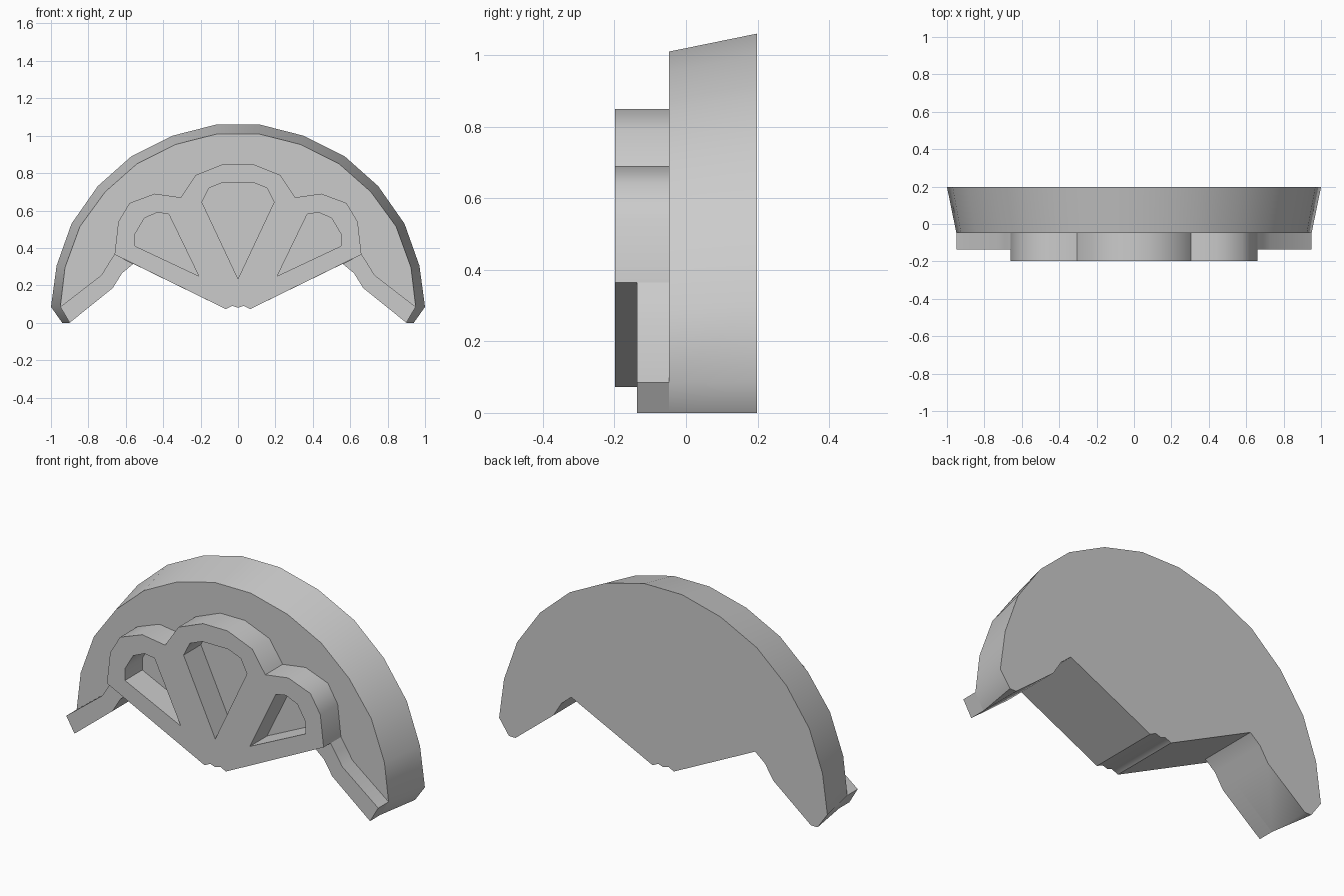
import bpy, bmesh, math

if "Cube" in bpy.data.objects:
    bpy.data.objects.remove(bpy.data.objects["Cube"])

BACK, FACE, LIP, FRONT = 0.198, -0.047, -0.137, -0.198


def mirrored(half):
    """Full outline from its right half, listed from top to bottom."""
    left = [(-x, z) for x, z in reversed(half) if x > 0]
    return half + left


def finish(obj, angle=45):
    bpy.ops.object.select_all(action='DESELECT')
    obj.select_set(True)
    bpy.context.view_layer.objects.active = obj
    bpy.ops.object.shade_smooth_by_angle(angle=math.radians(angle))


def loft(name, front, y0, back, y1):
    """Solid between two outlines with matching points."""
    bm = bmesh.new()
    a = [bm.verts.new((x, y0, z)) for x, z in front]
    b = [bm.verts.new((x, y1, z)) for x, z in back]
    bm.faces.new(a)
    bm.faces.new(b[::-1])
    for i in range(len(a)):
        j = (i + 1) % len(a)
        bm.faces.new((a[j], a[i], b[i], b[j]))
    bmesh.ops.remove_doubles(bm, verts=bm.verts, dist=0.0005)
    bmesh.ops.recalc_face_normals(bm, faces=bm.faces)
    me = bpy.data.meshes.new(name)
    bm.to_mesh(me)
    bm.free()
    obj = bpy.data.objects.new(name, me)
    bpy.context.collection.objects.link(obj)
    finish(obj)


def pierced_panel(name, outlines, y0, y1):
    """Extruded panel; outlines after the first are holes."""
    cu = bpy.data.curves.new(name + "_profile", 'CURVE')
    cu.dimensions = '2D'
    cu.fill_mode = 'BOTH'
    cu.extrude = (y1 - y0) / 2
    for pts in outlines:
        sp = cu.splines.new('POLY')
        sp.points.add(len(pts) - 1)
        for p, (x, z) in zip(sp.points, pts):
            p.co = (x, z, 0, 1)
        sp.use_cyclic_u = True
    tmp = bpy.data.objects.new(name + "_profile", cu)
    bpy.context.collection.objects.link(tmp)
    bpy.context.view_layer.update()
    me = bpy.data.meshes.new_from_object(
        tmp.evaluated_get(bpy.context.evaluated_depsgraph_get()))
    bpy.data.objects.remove(tmp)
    bm = bmesh.new()
    bm.from_mesh(me)
    bmesh.ops.remove_doubles(bm, verts=bm.verts, dist=0.0005)
    for v in bm.verts:
        x, z, d = v.co
        v.co = (x, (y0 + y1) / 2 - d, z)
    bmesh.ops.recalc_face_normals(bm, faces=bm.faces)
    bm.to_mesh(me)
    bm.free()
    obj = bpy.data.objects.new(name, me)
    bpy.context.collection.objects.link(obj)
    finish(obj)


# Domed back body, tapering towards the front
notch = [(0.065, 0.073), (0.03, 0.09), (0, 0.08)]
inner = [(0.90, 0), (0.67, 0.185), (0.62, 0.265), (0.56, 0.315)]
rim_back = [(0.115, 1.06), (0.35, 1.0), (0.57, 0.89), (0.75, 0.73),
            (0.89, 0.53), (0.97, 0.305), (1.0, 0.085), (0.94, 0)]
rim_front = [(0.11, 1.01), (0.335, 0.953), (0.54, 0.85), (0.71, 0.70),
             (0.845, 0.515), (0.925, 0.295), (0.95, 0.085), (0.90, 0)]
loft("dome_body", mirrored(rim_front + inner + notch), FACE,
     mirrored(rim_back + inner + notch), BACK)

# Raised lips along the lower edge of each side
for side, s in (("right", 1), ("left", -1)):
    lip = [(s * x, z) for x, z in
           inner + [(0.66, 0.365), (0.69, 0.32), (0.73, 0.255), (0.95, 0.085)]]
    loft(side + "_lip", lip, LIP, lip, FACE)

# Raised three-lobed fan with petal openings
fan = mirrored([(0.075, 0.85), (0.225, 0.79), (0.305, 0.67), (0.445, 0.69),
                (0.58, 0.64), (0.64, 0.54), (0.66, 0.365)] + notch)
centre_petal = mirrored([(0.08, 0.75), (0.155, 0.72), (0.193, 0.645), (0, 0.235)])
side_petal = [(0.21, 0.25), (0.55, 0.41), (0.55, 0.475), (0.50, 0.56),
              (0.43, 0.59), (0.37, 0.58)]
pierced_panel("petal_fan",
              [fan, centre_petal, side_petal, [(-x, z) for x, z in side_petal]],
              FRONT, FACE)
